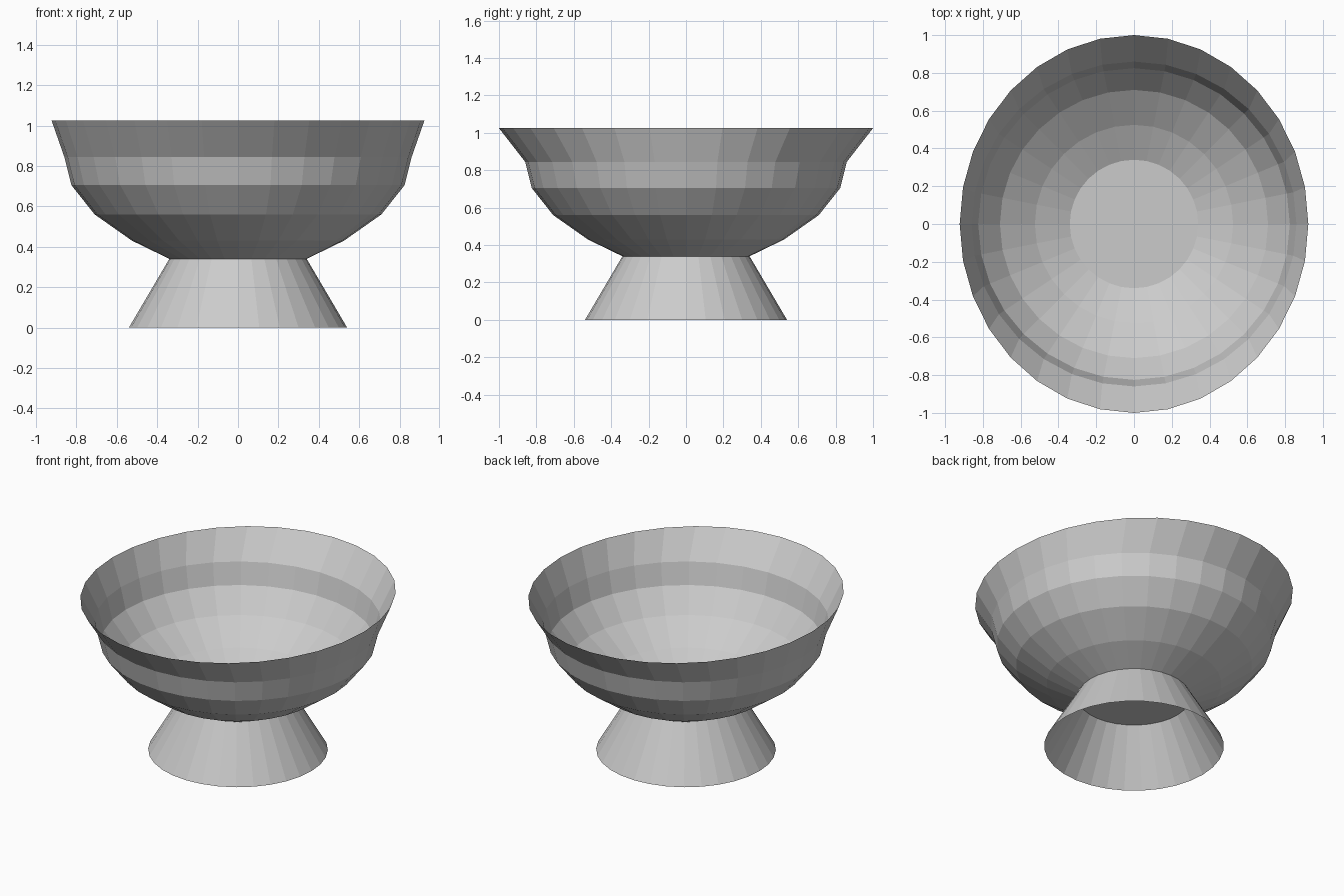
import bpy, bmesh, math

if "Cube" in bpy.data.objects:
    bpy.data.objects.remove(bpy.data.objects["Cube"])

SIDES = 32


def lathe(name, rings, cap_first=False):
    """Open flat-faced shell from (x radius, y radius, z) rings."""
    bm = bmesh.new()
    loops = []
    for rx, ry, z in rings:
        loops.append([bm.verts.new((rx * math.cos(2 * math.pi * i / SIDES),
                                    ry * math.sin(2 * math.pi * i / SIDES), z))
                      for i in range(SIDES)])
    for a, b in zip(loops, loops[1:]):
        for i in range(SIDES):
            j = (i + 1) % SIDES
            bm.faces.new((a[i], a[j], b[j], b[i]))
    if cap_first:
        bm.faces.new(loops[0][::-1])
    mesh = bpy.data.meshes.new(name)
    bm.to_mesh(mesh)
    bm.free()
    obj = bpy.data.objects.new(name, mesh)
    bpy.context.collection.objects.link(obj)
    return obj


# Bowl: thin shell with a flat floor and a flared, slightly oval rim
lathe("bowl", [
    (0.34, 0.34, 0.34),
    (0.525, 0.525, 0.43),
    (0.71, 0.71, 0.56),
    (0.825, 0.825, 0.705),
    (0.86, 0.86, 0.845),
    (0.923, 1.0, 1.025),
], cap_first=True)

# Foot: open flared pedestal
lathe("foot", [(0.54, 0.54, 0.0), (0.34, 0.34, 0.34)])
